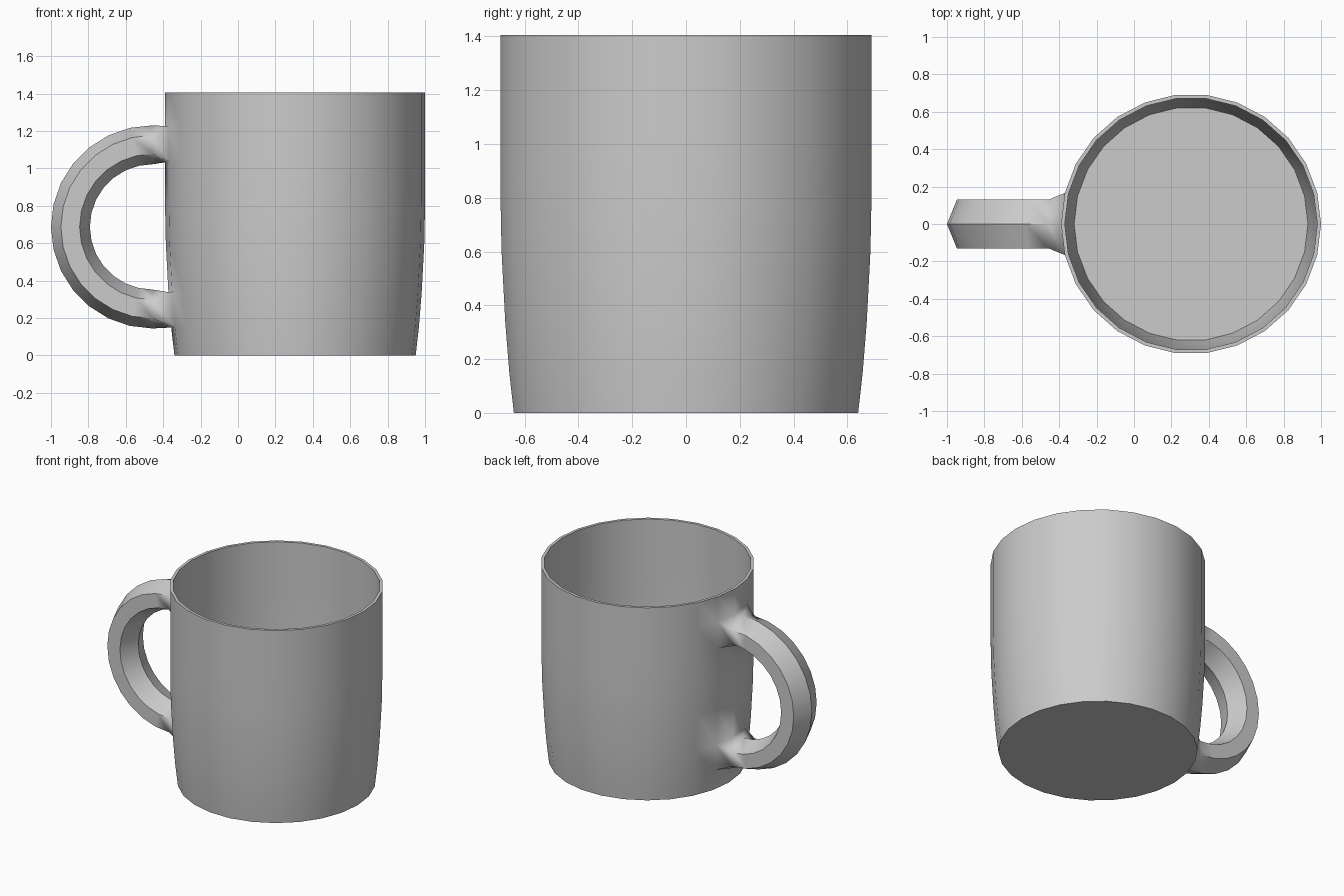
import bpy
import bmesh
from math import pi, cos, sin, radians

cube = bpy.data.objects.get("Cube")
if cube:
    bpy.data.objects.remove(cube, do_unlink=True)

SIDES = 26
CUP_X = 0.305
WALL = 0.02
HALF_PI = pi / 2

grey = bpy.data.materials.new("grey_ceramic")
grey.use_nodes = True
colour = (0.6, 0.6, 0.6, 1)
grey.diffuse_color = colour
grey.node_tree.nodes["Principled BSDF"].inputs["Base Color"].default_value = colour

bm = bmesh.new()


def cup_ring(radius, z):
    """Ring whose first corner points towards the handle (-x)."""
    return [bm.verts.new((CUP_X - radius * cos(2 * pi * i / SIDES),
                          radius * sin(2 * pi * i / SIDES), z))
            for i in range(SIDES)]


def bridge(a, b, skip=()):
    n = len(a)
    return [bm.faces.new((a[i], a[(i + 1) % n], b[(i + 1) % n], b[i]))
            for i in range(n) if i not in skip]


# Cup outer wall, with two openings for the handle in rows 1 and 4
outer_profile = [(0.645, 0), (0.662, 0.15), (0.677, 0.335), (0.691, 0.6),
                 (0.695, 0.8), (0.695, 1.035), (0.695, 1.225), (0.695, 1.405)]
outer = [cup_ring(r, z) for r, z in outer_profile]
handle_rows = (1, 5)
for row in range(len(outer) - 1):
    skip = (0, SIDES - 1) if row in handle_rows else ()
    bridge(outer[row], outer[row + 1], skip)

# Cup inner wall, rim, floor and base
inner = [cup_ring(r - WALL, max(z, 0.03)) for r, z in outer_profile]
for a, b in zip(inner, inner[1:]):
    bridge(a, b)
bridge(outer[-1], inner[-1])
bm.faces.new(outer[0])
bm.faces.new(inner[0])

# Handle: six-sided section swept round a half circle
ARC_X, ARC_Z, STEPS = -0.457, 0.687, 14
section = [(0.543, 0), (0.49, 0.13), (0.39, 0.13),
           (0.335, 0), (0.39, -0.13), (0.49, -0.13)]
rings = []
for s in range(STEPS + 1):
    a = HALF_PI + pi * s / STEPS
    rings.append([bm.verts.new((ARC_X + r * cos(a), y, ARC_Z + r * sin(a)))
                  for r, y in section])
for a, b in zip(rings, rings[1:]):
    bridge(a, b)


def opening(far, near):
    """Corners of a wall opening, in the order of the handle section."""
    return [far[0], far[1], near[1], near[0], near[-1], far[-1]]


# Flared joints between handle and wall
top_hole = opening(outer[6], outer[5])
low_hole = opening(outer[1], outer[2])
joints = bridge(top_hole, rings[0]) + bridge(rings[-1], low_hole)

bmesh.ops.recalc_face_normals(bm, faces=bm.faces[:])

# Smooth shading with crisp rim, base and handle ridges, soft joints
soft = {e for f in joints for e in f.edges}
for f in bm.faces:
    f.smooth = True
for e in bm.edges:
    e.smooth = e in soft or e.calc_face_angle(0) < radians(30)

mesh = bpy.data.meshes.new("mug")
bm.to_mesh(mesh)
bm.free()
mesh.materials.append(grey)
mug = bpy.data.objects.new("mug", mesh)
bpy.context.collection.objects.link(mug)
